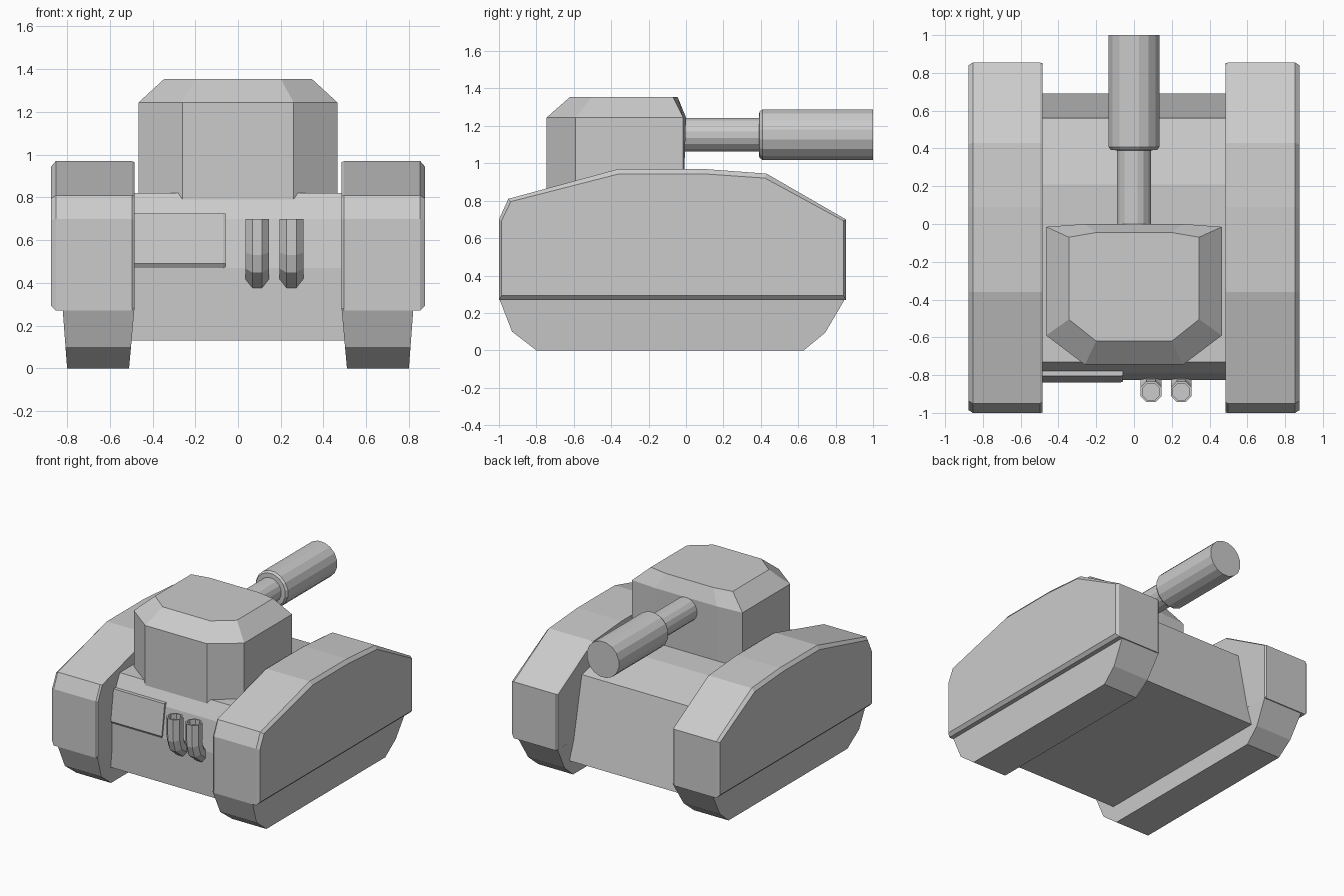
import bpy, bmesh, math
from mathutils import Vector

if "Cube" in bpy.data.objects:
    bpy.data.objects.remove(bpy.data.objects["Cube"])


def loft(name, rings, mirror=False, hollow=0):
    """Skin equal-length point rings, cap the ends; optionally mirror in x or sink the first cap."""
    bm = bmesh.new()
    loops = [[bm.verts.new(p) for p in ring] for ring in rings]
    n = len(loops[0])
    for a, b in zip(loops, loops[1:]):
        for i in range(n):
            j = (i + 1) % n
            bm.faces.new((a[i], a[j], b[j], b[i]))
    cap = bm.faces.new(loops[0])
    bm.faces.new(loops[-1])
    bmesh.ops.recalc_face_normals(bm, faces=bm.faces)
    if hollow:
        bmesh.ops.inset_region(bm, faces=[cap], thickness=0.012)
        new = bmesh.ops.extrude_discrete_faces(bm, faces=[cap])["faces"][0]
        bmesh.ops.translate(bm, verts=new.verts, vec=(0, 0, -hollow))
    me = bpy.data.meshes.new(name)
    bm.to_mesh(me)
    bm.free()
    ob = bpy.data.objects.new(name, me)
    bpy.context.collection.objects.link(ob)
    if mirror:
        ob.modifiers.new("Mirror", 'MIRROR').use_mirror_merge = False
    return ob


def section(x, profile, sy=1, sz=1, cy=-0.07, cz=0.6):
    """Side profile (y, z) placed at x, scaled about its centre."""
    return [(x, cy + (y - cy) * sy, cz + (z - cz) * sz) for y, z in profile]


def tube_ring(centre, u, v, r, n):
    """Regular ring of n points in the plane of u and v."""
    c, u, v = Vector(centre), Vector(u), Vector(v)
    return [c + r * (u * math.cos(2 * math.pi * (i + 0.5) / n) +
                     v * math.sin(2 * math.pi * (i + 0.5) / n)) for i in range(n)]


# Track fenders with chamfered rims
fender = [(-1, .27), (-1, .70), (-.95, .81), (-.36, .97), (.09, .97),
          (.43, .945), (.855, .70), (.855, .27)]
loft("track_fenders", [section(.485, fender, .99, .985), section(.497, fender),
                       section(.853, fender), section(.875, fender, .985, .93)], mirror=True)

# Tapered lower track runs
track = [(-1, .28), (-.93, .10), (-.80, 0), (.63, 0), (.745, .095), (.853, .28)]
loft("tracks", [[(.51 - .09 * z, y, z) for y, z in track],
                [(.80 + .075 * z, y, z) for y, z in track]], mirror=True)

# Hull between the tracks
hull = [(-.82, .13), (-.825, .47), (-.79, .70), (-.73, .82), (.21, .82), (.56, .74), (.69, .13)]
loft("hull", [section(-.50, hull), section(.50, hull)])

# Plate on the front left
plate = [(-.78, .47), (-.825, .47), (-.838, .49), (-.805, .725), (-.75, .725)]
loft("front_plate", [section(-.495, plate), section(-.07, plate),
                     section(-.058, plate, .995, 1)])

# Turret with a bevelled roof
def symmetric(half, z):
    return [(x, y, z) for x, y in half] + [(-x, y, z) for x, y in reversed(half)]

wall = [(.26, -.745), (.465, -.59), (.465, -.015), (.26, 0)]
base = wall[:2] + [(.465, -.015), (.26, -.02)]
roof = [(.20, -.62), (.345, -.505), (.345, -.07), (.20, -.045)]
loft("turret", [symmetric(base, .76), symmetric(wall, 1.245), symmetric(roof, 1.355)])

# Gun barrel and thick muzzle
X, Z = (1, 0, 0), (0, 0, 1)
gun = [(-.05, .092), (.39, .092), (.392, .125), (.408, .137), (1.0, .137)]
loft("gun", [tube_ring((0, y, 1.153), X, Z, r, 16) for y, r in gun])

# Bent exhaust pipes with open tops
for i, x in enumerate((.09, .25)):
    path = [(-.888, .70, 0), (-.888, .55, 20), (-.868, .48, 35), (-.79, .42, 60)]
    rings = []
    for y, z, bend in path:
        a = math.radians(bend)
        rings.append(tube_ring((x, y, z), X, (0, math.cos(a), math.sin(a)), .060, 8))
    loft(f"exhaust_{i + 1}", rings, hollow=.04)
